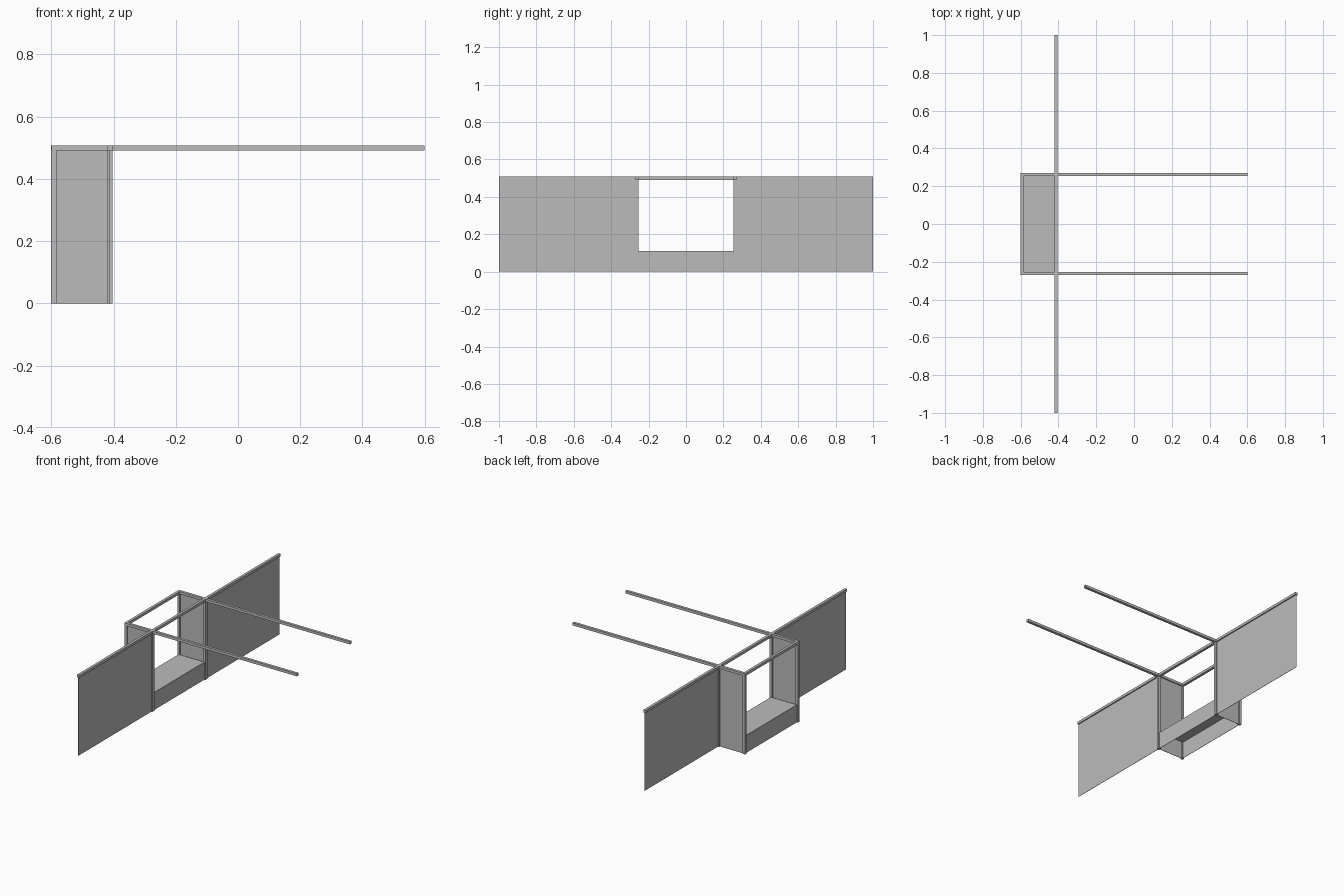
import bpy

old = bpy.data.objects.get("Cube")
if old:
    bpy.data.objects.remove(old, do_unlink=True)

grey = bpy.data.materials.new("light_grey")
grey.use_nodes = True
colour = (0.5, 0.5, 0.5, 1)
grey.diffuse_color = colour
grey.node_tree.nodes["Principled BSDF"].inputs["Base Color"].default_value = colour


def box(name, x, y, z):
    """Box from (low, high) ranges along each axis."""
    bpy.ops.mesh.primitive_cube_add(size=1, location=[sum(r) / 2 for r in (x, y, z)])
    ob = bpy.context.object
    ob.name = name
    ob.scale = [r[1] - r[0] for r in (x, y, z)]
    bpy.ops.object.transform_apply(location=False, rotation=False, scale=True)
    ob.data.materials.append(grey)
    return ob


def around(c, width):
    return (c - width / 2, c + width / 2)


BAR, SHEET = 0.0165, 0.002
TOP = 0.508
UNDER = TOP - BAR
WALL_X, BACK_X, SIDE_Y = -0.412, -0.592, 0.263
SEAT_Z = 0.11
INNER_Y = SIDE_Y - BAR / 2
rail_z = (UNDER, TOP)

# Top rails along the wall and the back of the bay
box("wall_rail", around(WALL_X, BAR), (-1, 1), rail_z)
box("bay_back_rail", around(BACK_X, BAR), (-INNER_Y, INNER_Y), rail_z)

for side, s in (("left", 1), ("right", -1)):
    y = around(s * SIDE_Y, BAR)
    # Long beams, split where they meet the wall rail
    box(side + "_long_beam", (WALL_X + BAR / 2, 0.6), y, rail_z)
    box(side + "_bay_beam", (-0.6, WALL_X - BAR / 2), y, rail_z)
    # Corner posts of the bay
    for place, x in (("wall", WALL_X), ("back", BACK_X)):
        box(f"{side}_{place}_post", around(x, BAR), y, (0, UNDER))
    # Thin wall and bay side sheets
    wall_y = sorted((s * (SIDE_Y + BAR / 2), s))
    box(side + "_wall_panel", around(WALL_X, SHEET), wall_y, (0, UNDER))
    box(side + "_bay_panel", (BACK_X + BAR / 2, WALL_X - BAR / 2),
        around(s * SIDE_Y, SHEET), (0, UNDER))

# Bench, open underneath
inner = (-INNER_Y, INNER_Y)
box("bench_seat", (BACK_X, WALL_X), inner, (SEAT_Z - SHEET, SEAT_Z))
for place, x in (("inner", WALL_X), ("outer", BACK_X)):
    box(f"bench_{place}_panel", around(x, SHEET), inner, (0, SEAT_Z - SHEET))
